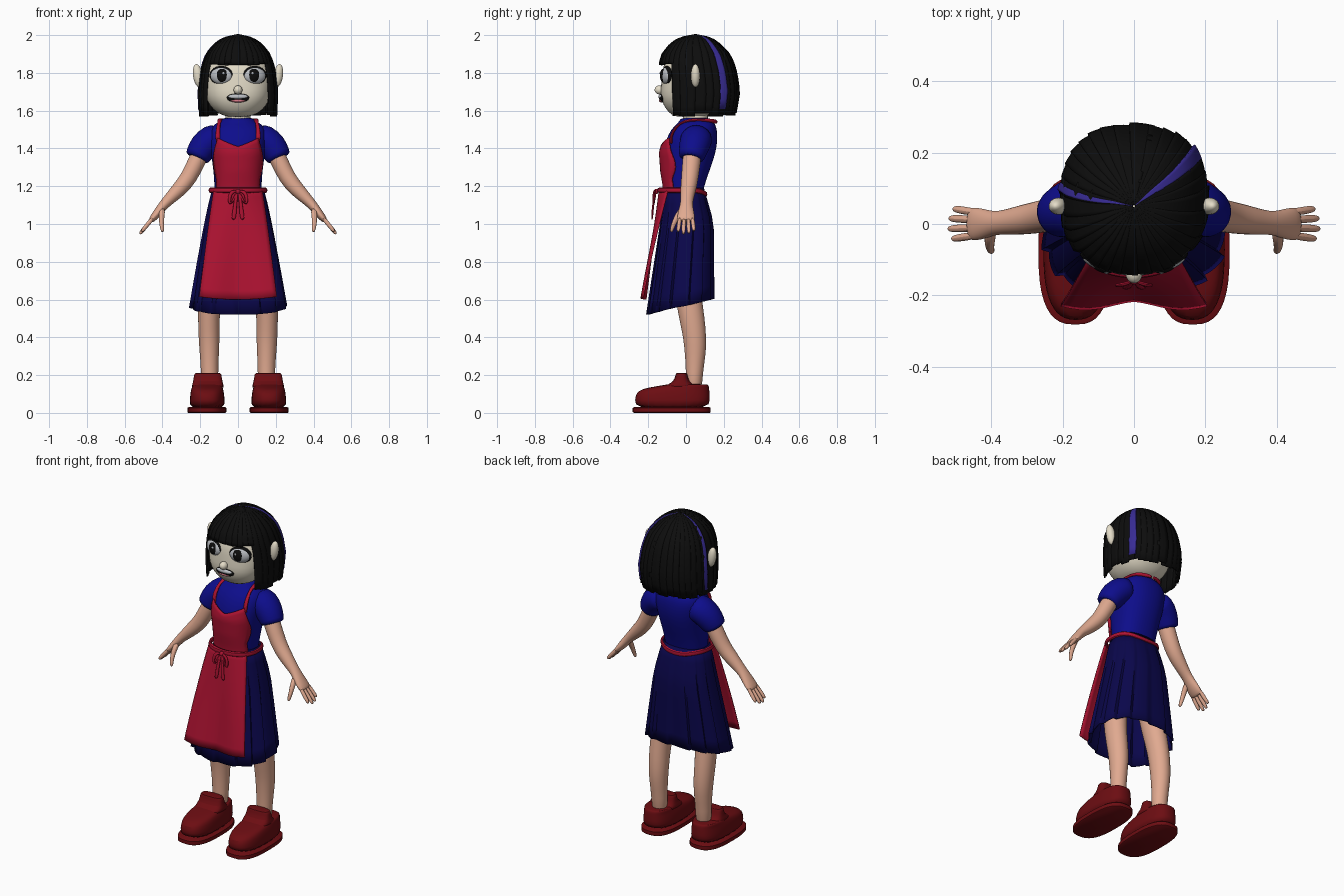
import bpy, bmesh, math, random
from mathutils import Vector, Matrix
random.seed(4)
TAU = 2 * math.pi

def mat(name, r, g, b):
    m = bpy.data.materials.new(name)
    m.diffuse_color = (r, g, b, 1)
    return m

FACE = mat("face_skin", .78, .72, .58)
SKIN = mat("body_skin", .75, .40, .28)
HAIR = mat("hair_black", .004, .004, .004)
PURPLE = mat("hair_purple", .04, .025, .30)
SHIRT = mat("shirt_blue", .004, .004, .26)
NAVY = mat("skirt_navy", .003, .002, .07)
RED = mat("apron_red", .41, .006, .03)
SHOE = mat("shoe_red", .15, .004, .006)
WHITE = mat("eye_grey", .5, .52, .55)
PINK = mat("lip_pink", .7, .2, .25)

def mk(name, verts, faces, m, mirror=False, sub=0, thick=0):
    me = bpy.data.meshes.new(name)
    me.from_pydata([tuple(v) for v in verts], [], faces)
    bm = bmesh.new()
    bm.from_mesh(me)
    bmesh.ops.recalc_face_normals(bm, faces=bm.faces)
    bm.to_mesh(me)
    bm.free()
    o = bpy.data.objects.new(name, me)
    bpy.context.collection.objects.link(o)
    me.materials.append(m)
    if thick:
        s = o.modifiers.new("thick", 'SOLIDIFY')
        s.thickness, s.offset = thick, 0
    if sub:
        o.modifiers.new("smooth", 'SUBSURF').levels = sub
    if mirror:
        o.modifiers.new("mirror", 'MIRROR')
    return o

def quads(rows, cols, closed):
    n = cols if closed else cols - 1
    return [(r * cols + c, r * cols + (c + 1) % cols, (r + 1) * cols + (c + 1) % cols, (r + 1) * cols + c)
            for r in range(rows - 1) for c in range(n)]

def pw(v, n):
    return math.copysign(abs(v) ** (2 / n), v)

def ring_pt(ring, a, n=2.3, k=1.0, cx=0):
    # ring = (z, half width, front y, back y); angle 0 faces the front
    z, rx, y0, y1 = ring
    return Vector((cx + k * rx * pw(math.sin(a), n), (y0 + y1) / 2 - k * (y1 - y0) / 2 * pw(math.cos(a), n), z))

def at_z(rings, z):
    rs = sorted(rings)
    z = min(max(z, rs[0][0]), rs[-1][0])
    for a, b in zip(rs, rs[1:]):
        if z <= b[0]:
            t = (z - a[0]) / (b[0] - a[0] or 1)
            return tuple(p + (q - p) * t for p, q in zip(a, b))

def front_y(rings, x, z, n=2.3):
    _, rx, y0, y1 = at_z(rings, z)
    return (y0 + y1) / 2 - (y1 - y0) / 2 * max(0, 1 - min(1, abs(x) / rx) ** n) ** (1 / n)

def loft(name, rings, m, seg=24, n=2.3, cx=0, mirror=False, sub=1):
    v = [ring_pt(r, TAU * i / seg, n, 1, cx) for r in rings for i in range(seg)]
    f = quads(len(rings), seg, True) + [tuple(range(seg)), tuple(range(len(v) - seg, len(v)))]
    return mk(name, v, f, m, mirror, sub)

def tube(name, pts, m, mirror=False, sub=1, seg=10, loop=False):
    # pts = (x, y, z, radius along y, other radius)
    P = [Vector(p[:3]) for p in pts]
    v, L = [], len(P)
    for i, p in enumerate(pts):
        t = (P[(i + 1) % L] - P[i - 1]) if loop else (P[min(i + 1, L - 1)] - P[max(i - 1, 0)])
        t.normalize()
        ref = Vector((0, 0, 1)) if loop else Vector((1, 0, 0)) if abs(t.y) > .9 else Vector((0, 1, 0))
        s = (ref - t * ref.dot(t)).normalized()
        u = t.cross(s)
        v += [P[i] + s * p[3] * math.cos(TAU * j / seg) + u * p[4] * math.sin(TAU * j / seg) for j in range(seg)]
    f = quads(L, seg, True)
    if loop:
        k = (L - 1) * seg
        f += [(k + j, k + (j + 1) % seg, (j + 1) % seg, j) for j in range(seg)]
    else:
        f += [tuple(range(seg)), tuple(range(len(v) - seg, len(v)))]
    return mk(name, v, f, m, mirror, sub)

def ball(name, c, s, m, rz=0, ry=0, mirror=False):
    o = mk(name, [], [], m, mirror)
    bm = bmesh.new()
    M = Matrix.Translation(c) @ Matrix.Rotation(rz, 4, 'Z') @ Matrix.Rotation(ry, 4, 'Y') @ Matrix.Diagonal((*s, 1))
    bmesh.ops.create_uvsphere(bm, u_segments=24, v_segments=14, radius=1, matrix=M)
    bm.to_mesh(o.data)
    bm.free()

# Head, neck and ears
HEAD = [(1.565, .05, -.05, .09), (1.585, .11, -.09, .14), (1.63, .155, -.122, .18), (1.68, .176, -.138, .2),
        (1.74, .185, -.132, .22), (1.8, .185, -.13, .225), (1.87, .165, -.112, .2), (1.93, .11, -.05, .15), (1.96, .03, .03, .08)]
loft("head", HEAD, FACE)
tube("neck", [(0, .05, 1.48, .07, .07), (0, .05, 1.6, .065, .065)], FACE, sub=0, seg=20)
ball("ear", (.212, .05, 1.785), (.026, .024, .062), FACE, ry=.15, mirror=True)
ball("nose", (0, -.14, 1.71), (.023, .026, .024), FACE)

# Eyes, brows and mouth
ball("eye_outline", (.088, -.101, 1.787), (.066, .022, .05), HAIR, rz=.3, mirror=True)
ball("eye", (.088, -.104, 1.785), (.06, .027, .045), WHITE, rz=.3, mirror=True)
ball("iris", (.085, -.122, 1.787), (.031, .015, .035), HAIR, rz=.25, mirror=True)
ball("eye_glint", (.077, -.136, 1.798), (.007, .004, .007), WHITE, mirror=True)
tube("eyebrow", [(.045, -.13, 1.842, .006, .008), (.08, -.126, 1.852, .006, .009), (.115, -.112, 1.845, .005, .005)], HAIR, True)
ball("mouth", (0, -.126, 1.668), (.06, .016, .025), HAIR)
ball("teeth", (0, -.13, 1.674), (.052, .016, .014), WHITE)
ball("lower_lip", (0, -.13, 1.653), (.04, .014, .009), PINK)

# Hair: overlapping locks running from the crown to a straight cut
CAP = [(2.0, .004, .046, .054), (1.99, .055, -.01, .11), (1.975, .09, -.05, .145), (1.95, .125, -.085, .18),
       (1.9, .165, -.125, .228), (1.85, .183, -.14, .25), (1.8, .195, -.14, .265), (1.7, .206, -.14, .28), (1.57, .2, -.13, .258)]
def lock(name, a, w, hem, m, lift=1.0):
    K, C = 14, 5
    v = []
    for r in range(K + 1):
        ring = at_z(CAP, 2 - (2 - hem) * (r / K) ** 1.8)
        for c in range(C):
            u = c / (C - 1)
            v.append(ring_pt(ring, a + w * (u - .5), 2.4, lift * (.985 + .025 * u)))
    mk(name, v, quads(K + 1, C, False), m, thick=.01)

N = 34
for i in range(N):
    a = TAU * (i + .5) / N
    bangs = math.cos(a) > math.cos(math.radians(48))
    hem = 1.842 + random.uniform(0, .008) if bangs else random.uniform(1.56, 1.59)
    lock("bangs_lock" if bangs else "hair_lock", a, TAU / N * 1.4, hem, HAIR, random.uniform(.985, 1.005))
lock("purple_lock", math.radians(124), .24, 1.61, PURPLE, 1.015)
lock("purple_lock_thin", math.radians(-97), .09, 1.6, PURPLE, 1.012)

# Shirt: torso with a stand-up collar, and short sleeves
TORSO = [(1.12, .125, -.1, .085), (1.2, .125, -.105, .095), (1.28, .13, -.118, .125), (1.38, .145, -.125, .16),
         (1.45, .155, -.105, .168), (1.5, .15, -.08, .165), (1.53, .125, -.05, .155), (1.545, .092, -.035, .14), (1.565, .082, -.028, .128)]
loft("shirt", TORSO, SHIRT)
tube("sleeve", [(.09, .06, 1.46, .08, .075), (.14, .055, 1.45, .088, .082), (.185, .042, 1.41, .082, .08),
                (.213, .03, 1.36, .07, .068), (.22, .027, 1.345, .066, .065)], SHIRT, True, seg=16)

# Arms and hands
tube("arm", [(.17, .04, 1.43, .05, .045), (.215, .03, 1.34, .05, .048), (.262, .02, 1.24, .046, .045), (.31, .012, 1.185, .043, .042),
             (.36, .005, 1.135, .035, .032), (.395, .002, 1.1, .033, .026), (.425, 0, 1.06, .045, .024), (.455, 0, 1.025, .048, .018),
             (.462, 0, 1.015, .04, .012)], SKIN, True, seg=16)
for k, (y, ln) in enumerate([(-.037, .9), (-.012, 1.03), (.014, 1.0), (.038, .85)]):
    tube("finger", [(.44, y * .85, 1.045, .012, .013), (.44 + .045 * ln, y, 1.045 - .055 * ln, .012, .012),
                    (.44 + .07 * ln, y * 1.1, 1.045 - .085 * ln, .011, .011), (.44 + .078 * ln, y * 1.12, 1.045 - .096 * ln, .006, .006)],
         SKIN, True, seg=8)
tube("thumb", [(.40, -.015, 1.085, .018, .018), (.405, -.045, 1.045, .017, .017), (.405, -.066, 1.0, .013, .013),
               (.4, -.076, .967, .011, .011), (.399, -.078, .957, .005, .005)], SKIN, True, seg=8)

# Legs, bending slightly back at the calf
tube("leg", [(.11, -.01, .95, .085, .075), (.13, -.005, .75, .08, .068), (.15, .015, .6, .07, .062), (.155, .032, .5, .068, .058),
             (.153, .047, .4, .062, .057), (.152, .05, .32, .058, .052), (.15, .045, .22, .045, .046), (.15, .04, .1, .045, .046)], SKIN, True, seg=16)

# Shoes: sole, chunky body and raised tongue
loft("sole", [(0, .098, -.275, .125), (.004, .103, -.282, .13), (.026, .103, -.282, .13), (.03, .098, -.275, .125)], SHOE, n=2.7, cx=.165, mirror=True, sub=0, seg=40)
loft("shoe", [(.02, .096, -.272, .124), (.07, .092, -.272, .128), (.105, .09, -.265, .126), (.128, .084, -.235, .124),
              (.142, .08, -.15, .122), (.15, .074, -.105, .115), (.152, .06, -.08, .1)], SHOE, n=2.6, cx=.163, mirror=True)
loft("shoe_tongue", [(.12, .088, -.14, .07), (.15, .083, -.1, .04), (.165, .078, -.066, .018), (.2, .073, -.055, .008),
                     (.211, .07, -.053, .004), (.212, .05, -.045, 0)], SHOE, n=3, cx=.16, mirror=True)

# Pleated skirt with a hem that drops toward the front
S, R, v = 112, 9, []
PLEATS = 14
for r in range(R):
    t = r / (R - 1)
    for i in range(S):
        a = TAU * i / S
        z = 1.19 + (.562 - .042 * math.cos(a) - 1.19) * t
        ring = (z, .132 + .12 * t ** .85, -.105 - .098 * t, .092 + .05 * min(1, t * 3.2))
        saw = (i * PLEATS / S) % 1
        v.append(ring_pt(ring, a, 2.4, 1 + .09 * (saw - .5) * t ** .6))
mk("skirt", v, quads(R, S, True), NAVY, thick=.006)

# Apron: hanging panel and bib
def panel(name, fn, rows=14, cols=17):
    v = [fn(-1 + 2 * c / (cols - 1), r / (rows - 1)) for r in range(rows) for c in range(cols)]
    return mk(name, v, quads(rows, cols, False), RED, thick=.009)

def apron_pt(u, t):
    w = .125 + .08 * t ** .9
    y = -.138 - .087 * t + .045 * u * u * (1 - t) ** 1.5 - .012 * t * math.sin(abs(u) * 4.2 - 1.2)
    return (u * w, y, 1.19 - t * (.575 + .015 * (1 - u * u)))

def bib_pt(u, t):
    x = u * (.115 + .02 * math.sin(math.pi * min(1, (1 - t) * 1.3)) - .01 * t)
    z = 1.17 + t * (.24 + .045 * abs(u) ** 1.2)
    return (x, front_y(TORSO, x, z) - .014, z)

panel("apron_panel", apron_pt)
panel("apron_bib", bib_pt)

# Neck straps, waist tie and bow
tube("apron_strap", [(.103, -.075, 1.42, .008, .013), (.108, -.085, 1.46, .008, .013), (.105, -.055, 1.515, .008, .013), (.098, -.01, 1.548, .013, .008),
                     (.095, .06, 1.553, .013, .008), (.085, .12, 1.55, .013, .009), (.05, .153, 1.543, .009, .012), (0, .162, 1.54, .009, .012)], RED, True)
tube("waist_tie", [(*ring_pt((1.178 - .02 * max(0, -math.cos(a)) ** 4, .147, -.143, .104), a), .014, .009)
                   for a in [TAU * i / 36 for i in range(36)]], RED, loop=True, seg=8, sub=0)
ball("bow_knot", (0, -.158, 1.172), (.014, .012, .014), RED)
tube("bow_loop", [(.004, -.16, 1.172, .006, .008), (.03, -.17, 1.175, .006, .011), (.048, -.172, 1.145, .006, .012),
                  (.044, -.172, 1.1, .006, .01), (.028, -.17, 1.12, .006, .009), (.004, -.16, 1.168, .006, .007)], RED, True, seg=8)
tube("bow_tail", [(.003, -.16, 1.17, .006, .008), (.014, -.172, 1.12, .006, .01), (.018, -.178, 1.06, .006, .012), (.026, -.18, 1.02, .005, .013)], RED, True, seg=8)

# Smooth shading with crisp pleats and hems
bpy.ops.object.select_all(action='SELECT')
bpy.context.view_layer.objects.active = bpy.data.objects["head"]
bpy.ops.object.shade_smooth_by_angle(angle=math.radians(40))
